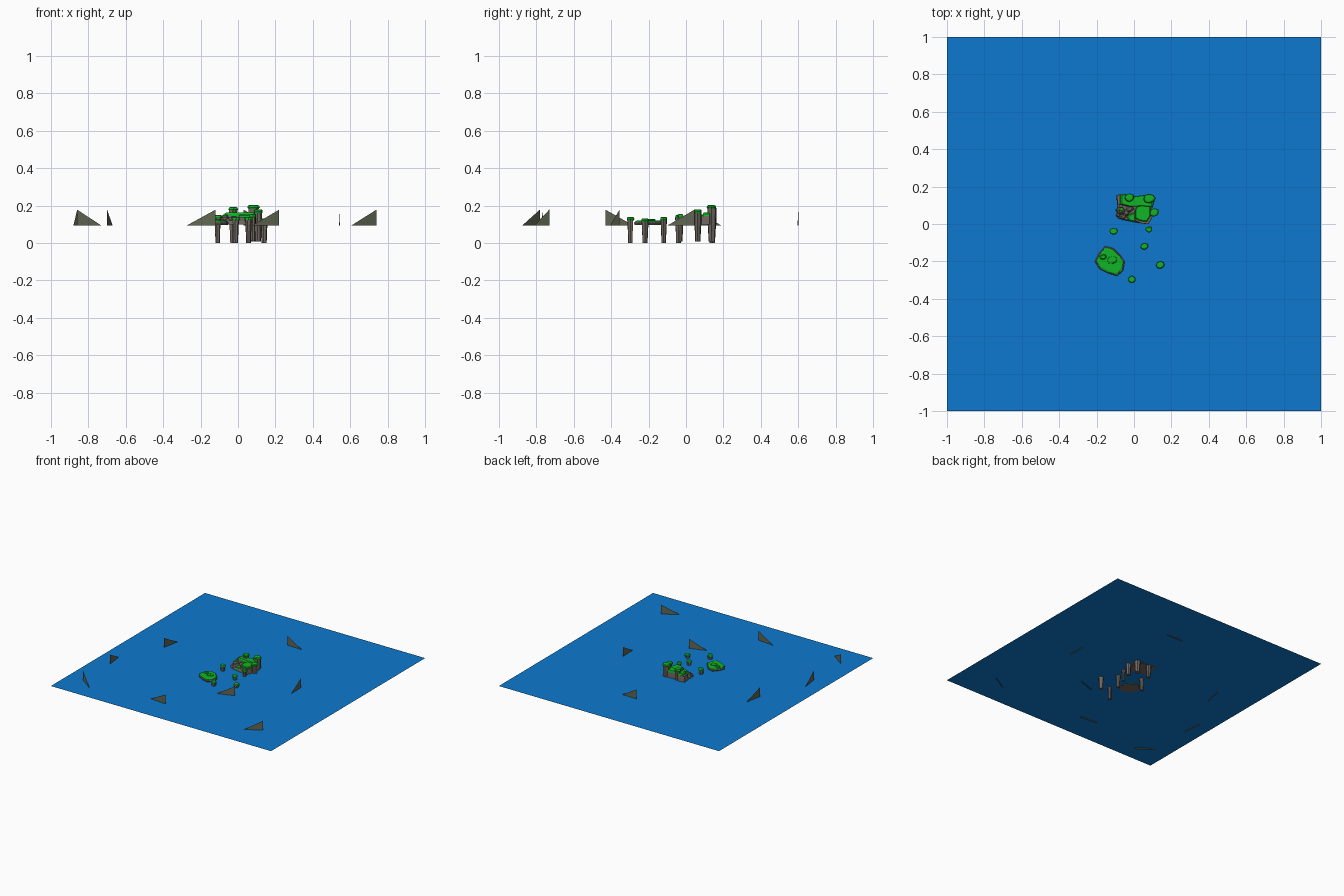
import bpy, bmesh, math, random

if "Cube" in bpy.data.objects:
    bpy.data.objects.remove(bpy.data.objects["Cube"])
random.seed(4)


def mat(name, rgb):
    m = bpy.data.materials.new(name)
    m.diffuse_color = (*rgb, 1)
    m.use_nodes = True
    m.node_tree.nodes["Principled BSDF"].inputs["Base Color"].default_value = m.diffuse_color
    return m


WATER = mat("water_blue", (0.004, 0.19, 0.62))
GRASS = mat("grass_green", (0.006, 0.46, 0.02))
ROCK = mat("rock_grey", (0.16, 0.135, 0.115))
FIN = mat("fin_grey_green", (0.12, 0.135, 0.085))
SEA = 0.101


def finish(name, bm, material):
    bmesh.ops.recalc_face_normals(bm, faces=bm.faces)
    me = bpy.data.meshes.new(name)
    bm.to_mesh(me)
    bm.free()
    me.materials.append(material)
    ob = bpy.data.objects.new(name, me)
    bpy.context.collection.objects.link(ob)
    return ob


def stack(name, material, outline, levels):
    """Loft an outline through (z, scale) levels and cap both ends."""
    bm = bmesh.new()
    cx = sum(p[0] for p in outline) / len(outline)
    cy = sum(p[1] for p in outline) / len(outline)
    rings = [[bm.verts.new((cx + (x - cx) * s, cy + (y - cy) * s, z)) for x, y in outline]
             for z, s in levels]
    n = len(outline)
    for a, b in zip(rings, rings[1:]):
        for i in range(n):
            bm.faces.new((a[i], a[(i + 1) % n], b[(i + 1) % n], b[i]))
    bm.faces.new(rings[0])
    bm.faces.new(rings[-1])
    return finish(name, bm, material)


def blob(x, y, rx, ry, n, jitter=0.15):
    """Slightly irregular round outline."""
    pts = []
    for i in range(n):
        a = 2 * math.pi * i / n
        k = 1 + random.uniform(-jitter, jitter)
        pts.append((x + rx * k * math.cos(a), y + ry * k * math.sin(a)))
    return pts


# water sheet
bm = bmesh.new()
bm.faces.new([bm.verts.new((x, y, SEA)) for x, y in ((-1, -1), (1, -1), (1, 1), (-1, 1))])
finish("water", bm, WATER)

# circling fins: tall end x, y, then low end x, y
fins = [(-.70, .04, -.67, .19), (-.86, -.43, -.88, -.28), (-.86, -.78, -.73, -.875),
        (-.12, -.77, -.275, -.755), (.22, -.355, .075, -.405), (.74, -.73, .605, -.81),
        (.03, .60, .175, .595), (.54, .045, .545, -.10)]
for i, (tx, ty, lx, ly) in enumerate(fins):
    bm = bmesh.new()
    bm.faces.new([bm.verts.new(p) for p in ((lx, ly, .093), (tx, ty, .093), (tx, ty, .178))])
    finish(f"fin_{i}", bm, FIN)

# grass-capped rock pillars: x, y, top height, cap radius
pillars = [(-.11, -.04, .15, .022), (.055, -.12, .14, .020), (.14, -.22, .132, .022),
           (-.012, -.297, .14, .021), (-.025, .14, .192, .026), (.082, .135, .203, .029),
           (.108, .062, .18, .026), (.08, -.028, .155, .018)]
for i, (x, y, top, r) in enumerate(pillars):
    base = blob(x, y, r * .85, r * .85, 7)
    stack(f"pillar_{i}", ROCK, base,
          [(0.0 if i < 5 else .008, .72), (.06, .82), (SEA, .95), (top - .015, 1.0)])
    stack(f"pillar_grass_{i}", GRASS, blob(x, y, r, r * .85, 8),
          [(top - .02, .9), (top - .012, 1.05), (top - .003, .9), (top, .6)])

# small island: rock rim, grass top and two mounds
rim = [(-.21, -.20), (-.19, -.16), (-.155, -.118), (-.11, -.13), (-.075, -.165),
       (-.05, -.20), (-.058, -.25), (-.09, -.278), (-.135, -.265), (-.185, -.24)]
stack("small_island_rock", ROCK, rim, [(.097, .95), (.108, 1.0), (.113, .95)])
stack("small_island_grass", GRASS, rim, [(.111, .92), (.117, .9), (.120, .8)])
for i, (x, y, r) in enumerate([(-.165, -.175, .02), (-.115, -.193, .03)]):
    stack(f"small_island_mound_{i}", GRASS, blob(x, y, r, r * .75, 8),
          [(.118, 1.0), (.125, .95), (.129, .65)])

# main island: low shelf with an L-shaped cliff wrapped round it
shelf = [(-.085, .03), (-.05, .02), (0, .01), (.06, .0), (.09, .03), (.10, .10),
         (.06, .15), (-.05, .15), (-.09, .10)]
stack("island_shelf", ROCK, shelf, [(.098, 1.0), (.112, .97), (.12, .9)])

back = [(-.09, .105), (-.02, .092), (.05, .095), (.10, .09), (.11, .125),
        (.06, .155), (.0, .148), (-.05, .162), (-.095, .155)]
stack("back_cliff", ROCK, back, [(.10, 1.0), (.13, 1.0), (.148, .97)])
stack("back_grass", GRASS, [(max(x, -.075), y) for x, y in back],
      [(.145, 1.0), (.156, .97), (.162, .88)])

side = [(.005, .02), (.035, .005), (.075, .0), (.095, .03), (.095, .10), (.03, .11), (.005, .07)]
stack("side_cliff", ROCK, side, [(.10, 1.0), (.13, 1.03), (.14, 1.0)])
stack("side_grass", GRASS, [(x - .004, y + .008) for x, y in side],
      [(.137, .92), (.148, .92), (.153, .8)])

# low grass ledge in the bay
stack("bay_grass", GRASS, blob(-.005, .035, .03, .022, 8), [(.117, 1.0), (.128, .95), (.132, .75)])

# loose boulders in the bay
for i, (x, y, r, h) in enumerate([(-.07, .075, .022, .145), (-.04, .06, .018, .138),
                                  (-.055, .04, .016, .13), (-.025, .08, .02, .142),
                                  (-.085, .05, .013, .128)]):
    stack(f"boulder_{i}", ROCK, blob(x, y, r, r, 6, .25), [(.105, 1.1), (h - .01, .95), (h, .5)])
stack("bay_shrub", GRASS, blob(-.07, .078, .014, .012, 7), [(.14, 1.0), (.15, .9), (.153, .5)])
